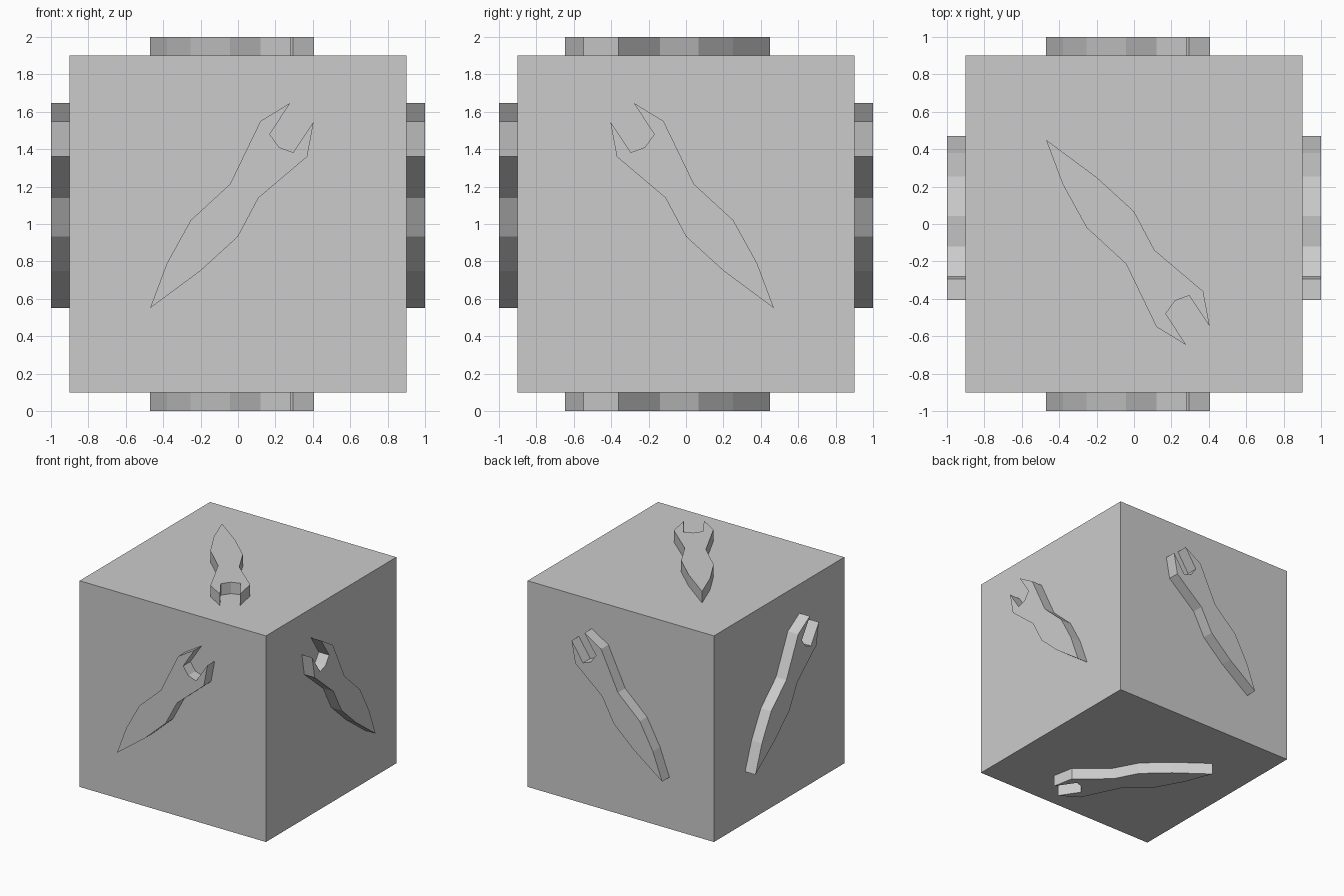
import bpy, bmesh
from mathutils import Vector

if "Cube" in bpy.data.objects:
    bpy.data.objects.remove(bpy.data.objects["Cube"])

# Wrench outline in face coordinates, relative to the face centre
WRENCH = [(-0.47, -0.45), (-0.20, -0.25), (0.0, -0.067), (0.11, 0.14),
          (0.37, 0.36), (0.405, 0.548), (0.295, 0.383), (0.22, 0.41),
          (0.17, 0.48), (0.28, 0.648), (0.12, 0.55), (-0.043, 0.213),
          (-0.253, 0.02), (-0.38, -0.21)]
CENTRE = Vector((0, 0, 1))


def raised_wrench(name, u, v, n):
    """Wrench relief standing 0.1 proud of the face with normal n."""
    u, v, n = Vector(u), Vector(v), Vector(n)
    bm = bmesh.new()
    base = [bm.verts.new(CENTRE + u * a + v * b + n * 0.9) for a, b in WRENCH]
    face = bm.faces.new(base)
    ext = bmesh.ops.extrude_face_region(bm, geom=[face], use_keep_orig=True)
    top = [g for g in ext["geom"] if isinstance(g, bmesh.types.BMVert)]
    bmesh.ops.translate(bm, verts=top, vec=n * 0.1)
    bmesh.ops.recalc_face_normals(bm, faces=bm.faces)
    mesh = bpy.data.meshes.new(name)
    bm.to_mesh(mesh)
    bm.free()
    bpy.context.collection.objects.link(bpy.data.objects.new(name, mesh))


# Main block
bpy.ops.mesh.primitive_cube_add(size=1.8, location=CENTRE)
bpy.context.object.name = "block"

# Opposite faces carry the same outline, as if it ran straight through
for names, u, v, n in [
        (("front_wrench", "back_wrench"), (1, 0, 0), (0, 0, 1), (0, -1, 0)),
        (("right_wrench", "left_wrench"), (0, -1, 0), (0, 0, 1), (1, 0, 0)),
        (("top_wrench", "bottom_wrench"), (1, 0, 0), (0, -1, 0), (0, 0, 1))]:
    for name, side in zip(names, (1, -1)):
        raised_wrench(name, u, v, Vector(n) * side)
